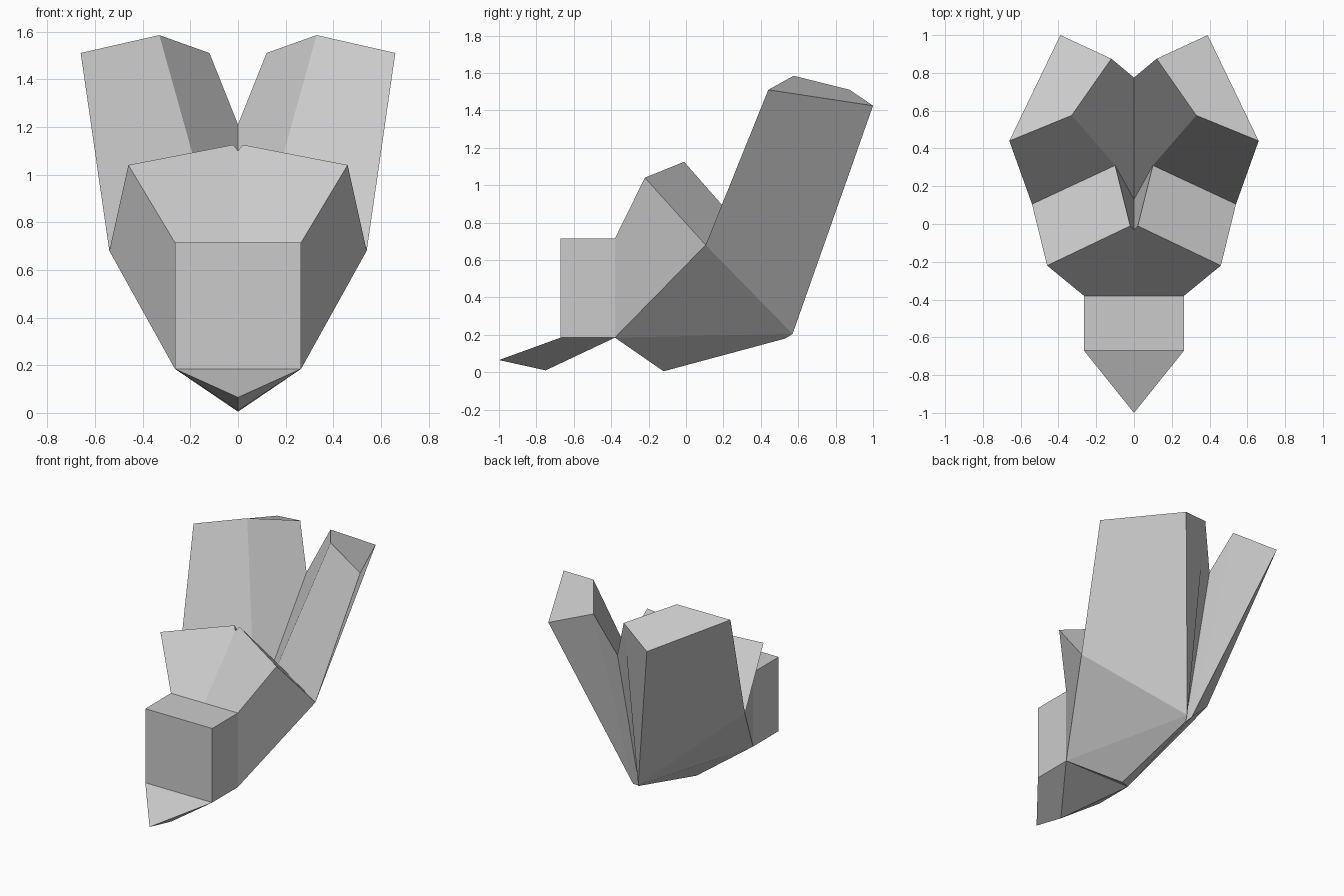
import bpy
import bmesh
from mathutils import Vector

cube = bpy.data.objects.get("Cube")
if cube:
    bpy.data.objects.remove(cube, do_unlink=True)

# One flat grey for the whole model
grey = bpy.data.materials.new("plain grey")
grey.use_nodes = True
colour = (0.6, 0.6, 0.6, 1.0)
grey.diffuse_color = colour
grey.node_tree.nodes["Principled BSDF"].inputs["Base Color"].default_value = colour

# Corner points of the left half; points on x = 0 are shared by both halves
corners = {
    "snout_top_front": (0.265, -0.67, 0.715),
    "snout_low_front": (0.265, -0.67, 0.185),
    "snout_top_back": (0.265, -0.38, 0.715),
    "snout_low_back": (0.265, -0.38, 0.185),
    "mid_top_front": (0, -0.67, 0.715),
    "mid_low_front": (0, -0.67, 0.185),
    "mid_top_back": (0, -0.38, 0.715),
    "mid_low_back": (0, -0.38, 0.185),
    "chin_tip": (0, -1, 0.065),
    "chin_low": (0, -0.75, 0.01),
    "brow": (0.46, -0.22, 1.04),
    "crown": (0.02, -0.01, 1.125),
    "notch": (0, -0.03, 1.10),
    "cleft": (0, 0.13, 0.34),
    "cheek": (0.54, 0.105, 0.68),
    "ear_root": (0.10, 0.31, 0.76),
    "ear_outer": (0.66, 0.44, 1.51),
    "ear_front": (0.33, 0.575, 1.585),
    "ear_inner": (0.12, 0.875, 1.51),
    "ear_back": (0.39, 1.0, 1.425),
    "ear_fork": (0, 0.775, 1.21),
    "nape": (0.02, 0.57, 0.205),
    "nape_mid": (0, 0.53, 0.18),
    "belly": (0, -0.12, 0.005),
}

# Faces of each part, as outlines on the left half
parts = {
    "chin": [
        "snout_low_front mid_low_front chin_tip",
        "snout_low_front chin_tip chin_low snout_low_back",
        "snout_low_back chin_low mid_low_back",
    ],
    "snout": [
        "snout_top_front snout_low_front mid_low_front mid_top_front",
        "snout_top_front snout_top_back snout_low_back snout_low_front",
        "snout_top_front mid_top_front mid_top_back snout_top_back",
    ],
    "head": [
        "snout_top_back mid_top_back notch crown brow",
        "snout_top_back brow cheek snout_low_back",
        "brow crown ear_root cheek",
        "crown notch cleft ear_root",
        "snout_low_back cheek nape",
        "snout_low_back nape nape_mid belly",
        "snout_low_back belly mid_low_back",
    ],
    "ears": [
        "cheek ear_root ear_front ear_outer",
        "ear_front ear_root cleft ear_fork ear_inner",
        "ear_outer ear_front ear_inner ear_back",
        "cheek ear_outer ear_back nape",
        "ear_back ear_inner nape",
        "ear_inner ear_fork nape_mid nape",
    ],
}

# Build the mirrored closed shell so that all faces can be turned outward
shell = bmesh.new()
verts = {}


def corner(name, side):
    x, y, z = corners[name]
    key = (name, side if x else 0)
    if key not in verts:
        verts[key] = shell.verts.new(Vector((x * side, y, z)))
    return verts[key]


tag = shell.faces.layers.int.new("part")
for number, outlines in enumerate(parts.values()):
    for outline in outlines:
        for side in (1, -1):
            face = shell.faces.new([corner(n, side) for n in outline.split()])
            face[tag] = number
bmesh.ops.recalc_face_normals(shell, faces=shell.faces[:])

# Cut the shell into named parts
for number, name in enumerate(parts):
    bm = shell.copy()
    layer = bm.faces.layers.int["part"]
    others = [f for f in bm.faces if f[layer] != number]
    bmesh.ops.delete(bm, geom=others, context="FACES")
    bm.faces.layers.int.remove(layer)
    mesh = bpy.data.meshes.new(name)
    bm.to_mesh(mesh)
    bm.free()
    mesh.materials.append(grey)
    bpy.context.collection.objects.link(bpy.data.objects.new(name, mesh))
shell.free()
